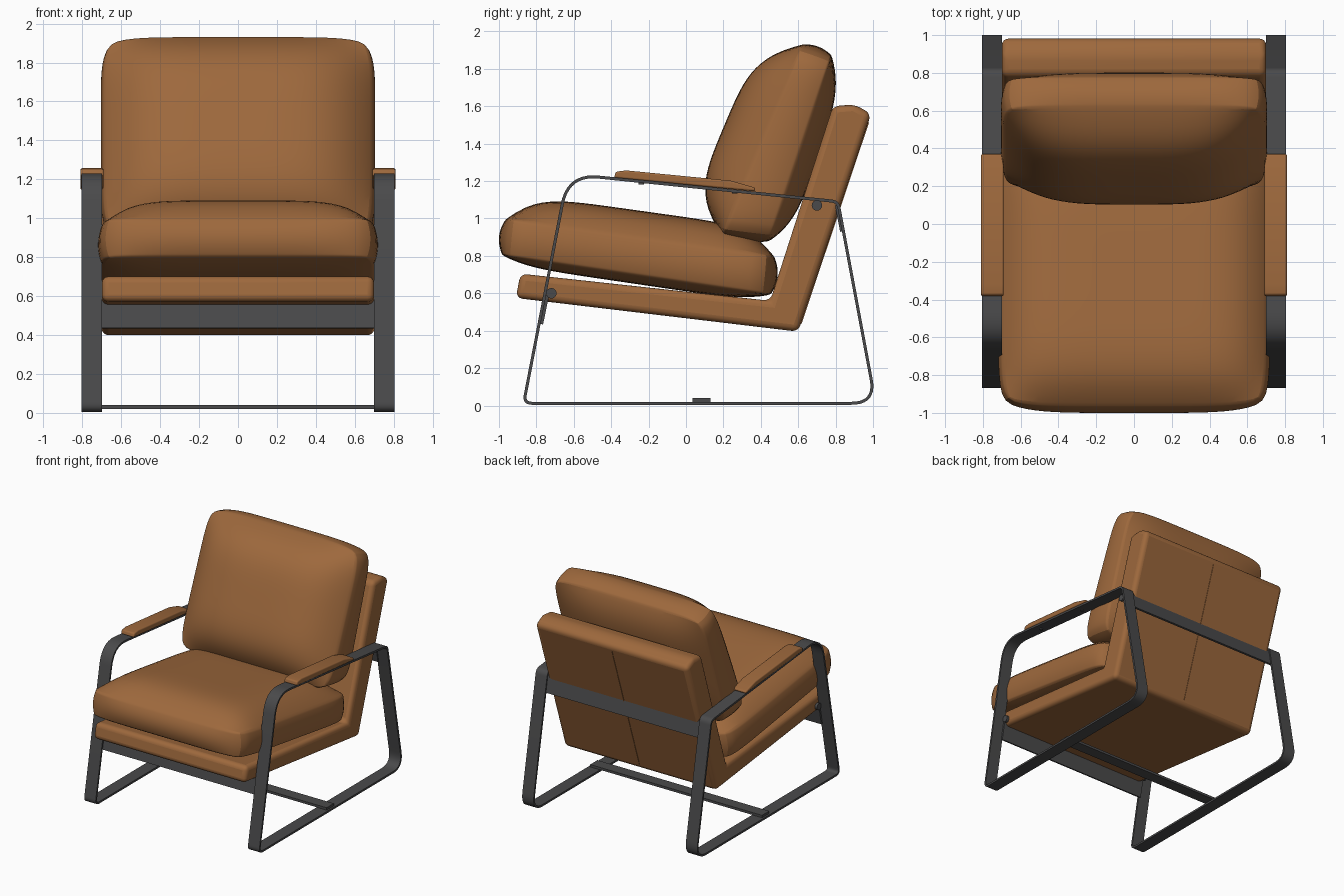
import bpy, bmesh, math
from mathutils import Vector, Matrix

if "Cube" in bpy.data.objects:
    bpy.data.objects.remove(bpy.data.objects["Cube"])


def material(name, color):
    m = bpy.data.materials.new(name)
    m.use_nodes = True
    m.diffuse_color = color
    m.node_tree.nodes["Principled BSDF"].inputs["Base Color"].default_value = color
    return m


leather = material("tan leather", (0.34, 0.14, 0.046, 1))
metal = material("dark metal", (0.068, 0.068, 0.07, 1))


def finish(name, bm, mat, bevel=0, subdivide=0):
    bmesh.ops.recalc_face_normals(bm, faces=bm.faces)
    me = bpy.data.meshes.new(name)
    bm.to_mesh(me)
    bm.free()
    me.materials.append(mat)
    ob = bpy.data.objects.new(name, me)
    bpy.context.collection.objects.link(ob)
    if bevel:
        mod = ob.modifiers.new("bevel", "BEVEL")
        mod.width, mod.segments = bevel, 4
        mod.limit_method = "ANGLE"
    if subdivide:
        mod = ob.modifiers.new("smooth", "SUBSURF")
        mod.levels = mod.render_levels = subdivide
    bpy.ops.object.select_all(action="DESELECT")
    ob.select_set(True)
    bpy.context.view_layer.objects.active = ob
    bpy.ops.object.shade_smooth_by_angle(angle=math.radians(35))
    return ob


def prism(name, profile, x0, x1, mat, bevel=0):
    """Extrude a side profile of (y, z) points across x."""
    bm = bmesh.new()
    face = bm.faces.new([bm.verts.new((x0, y, z)) for y, z in profile])
    new = bmesh.ops.extrude_face_region(bm, geom=[face])["geom"]
    bmesh.ops.translate(bm, vec=(x1 - x0, 0, 0),
                        verts=[v for v in new if isinstance(v, bmesh.types.BMVert)])
    return finish(name, bm, mat, bevel)


def plate(name, a, b, thick, x0, x1, mat):
    """Flat bar whose side section runs from a to b."""
    a, b = Vector(a), Vector(b)
    n = Vector((a.y - b.y, b.x - a.x)).normalized() * thick / 2
    return prism(name, [a + n, b + n, b - n, a - n], x0, x1, mat)


def cushion(name, quad, half, top, bottom, end, side, power, corner):
    """Pillow in a side-view quad: bottom/top at one end, top/bottom at the other."""
    p0, p1, p2, p3 = [Vector(p) for p in quad]
    along = (p3 + p2 - p0 - p1).normalized()
    normal = Vector((-along.y, along.x))
    bm = bmesh.new()
    bmesh.ops.create_cube(bm, size=2)
    bmesh.ops.subdivide_edges(bm, edges=bm.edges[:], cuts=15, use_grid_fill=True)
    for v in bm.verts:
        a, b, c = v.co
        puff = (1 - abs(a) ** power) * (1 - abs(b) ** power)
        x = a * (1 - corner * abs(b) ** 8)
        t = (1 + b * (1 - corner * abs(a) ** 8)) / 2
        s = (1 + c) / 2
        round_c = 1 - c * c
        p = p0.lerp(p3, t).lerp(p1.lerp(p2, t), s)
        p += normal * puff * (top * s - bottom * (1 - s))
        p += along * b * end * round_c * (1 - a ** 4)
        v.co = (x * (half + side * round_c), p.x, p.y)
    return finish(name, bm, leather, subdivide=1)


def rounded_path(corners, steps=10):
    """Closed path with each (y, z, tangent length) corner rounded."""
    pts = []
    for i, (y, z, r) in enumerate(corners):
        c = Vector((y, z))
        start = c + (Vector(corners[i - 1][:2]) - c).normalized() * r
        stop = c + (Vector(corners[(i + 1) % len(corners)][:2]) - c).normalized() * r
        for k in range(steps + 1):
            t = k / steps
            pts.append(start.lerp(c, t).lerp(c.lerp(stop, t), t))
    return pts


def strip_loop(name, path, thick, x0, x1, mat):
    """Flat metal band bent along a closed path."""
    bm = bmesh.new()
    rings = []
    for i, p in enumerate(path):
        d = (path[(i + 1) % len(path)] - path[i - 1]).normalized()
        n = Vector((-d.y, d.x)) * thick / 2
        section = [(x0, p + n), (x1, p + n), (x1, p - n), (x0, p - n)]
        rings.append([bm.verts.new((x, q.x, q.y)) for x, q in section])
    for i, r in enumerate(rings):
        q = rings[i - 1]
        for k in range(4):
            bm.faces.new((q[k - 1], q[k], r[k], r[k - 1]))
    return finish(name, bm, mat)


def knob(name, center, radius, depth, axis):
    bm = bmesh.new()
    turn = Matrix.Rotation(math.pi / 2, 4, "Y") if axis == "X" else Matrix()
    bmesh.ops.create_cone(bm, cap_ends=True, segments=16, radius1=radius, radius2=radius,
                          depth=depth, matrix=Matrix.Translation(center) @ turn)
    return finish(name, bm, metal)


# Upholstered L-shaped shell with a centre seam on its back
prism("seat_shell", [(-0.91, 0.575), (-0.885, 0.705), (0.45, 0.56), (0.785, 1.60),
                     (0.9, 1.61), (0.99, 1.56), (0.6, 0.395)], -0.7, 0.7, leather, 0.035)
plate("back_seam", (0.615, 0.44), (0.975, 1.515), 0.008, -0.004, 0.004, leather)

# Loose cushions
cushion("seat_cushion", [(-0.98, 0.80), (-0.96, 1.0), (0.47, 0.80), (0.45, 0.59)],
        0.70, 0.14, 0.045, 0.03, 0.02, 6, 0.04)
cushion("back_cushion", [(0.45, 0.88), (0.19, 0.91), (0.62, 1.93), (0.78, 1.87)],
        0.69, 0.215, 0.10, 0.02, 0.015, 4, 0.05)

# Side frames, armrests and their fixings
loop = rounded_path([(-0.868, 0.012, 0.045), (-0.63, 1.238, 0.165),
                     (0.812, 1.09, 0.035), (1.014, 0.012, 0.13)])
for side, s in (("left", 1), ("right", -1)):
    strip_loop(side + "_frame", loop, 0.016, s * 0.7, s * 0.805, metal)
    prism(side + "_armrest", [(-0.385, 1.218), (-0.375, 1.25), (-0.32, 1.257),
                              (0.24, 1.202), (0.37, 1.165), (0.37, 1.145)],
          s * 0.69, s * 0.81, leather, 0.012)
    for place, y, z in (("front", -0.24, 1.19), ("rear", 0.26, 1.14)):
        knob(f"{side}_{place}_arm_screw", (s * 0.75, y, z), 0.015, 0.015, "Z")
    for place, y, z in (("front", -0.72, 0.60), ("rear", 0.70, 1.07)):
        knob(f"{side}_{place}_shell_bolt", (s * 0.705, y, z), 0.028, 0.03, "X")

# Crossbars
plate("front_crossbar", (-0.772, 0.435), (-0.74, 0.59), 0.016, -0.71, 0.71, metal)
plate("rear_crossbar", (0.832, 0.93), (0.805, 1.07), 0.016, -0.71, 0.71, metal)
plate("floor_crossbar", (0.035, 0.03), (0.13, 0.03), 0.02, -0.79, 0.79, metal)
